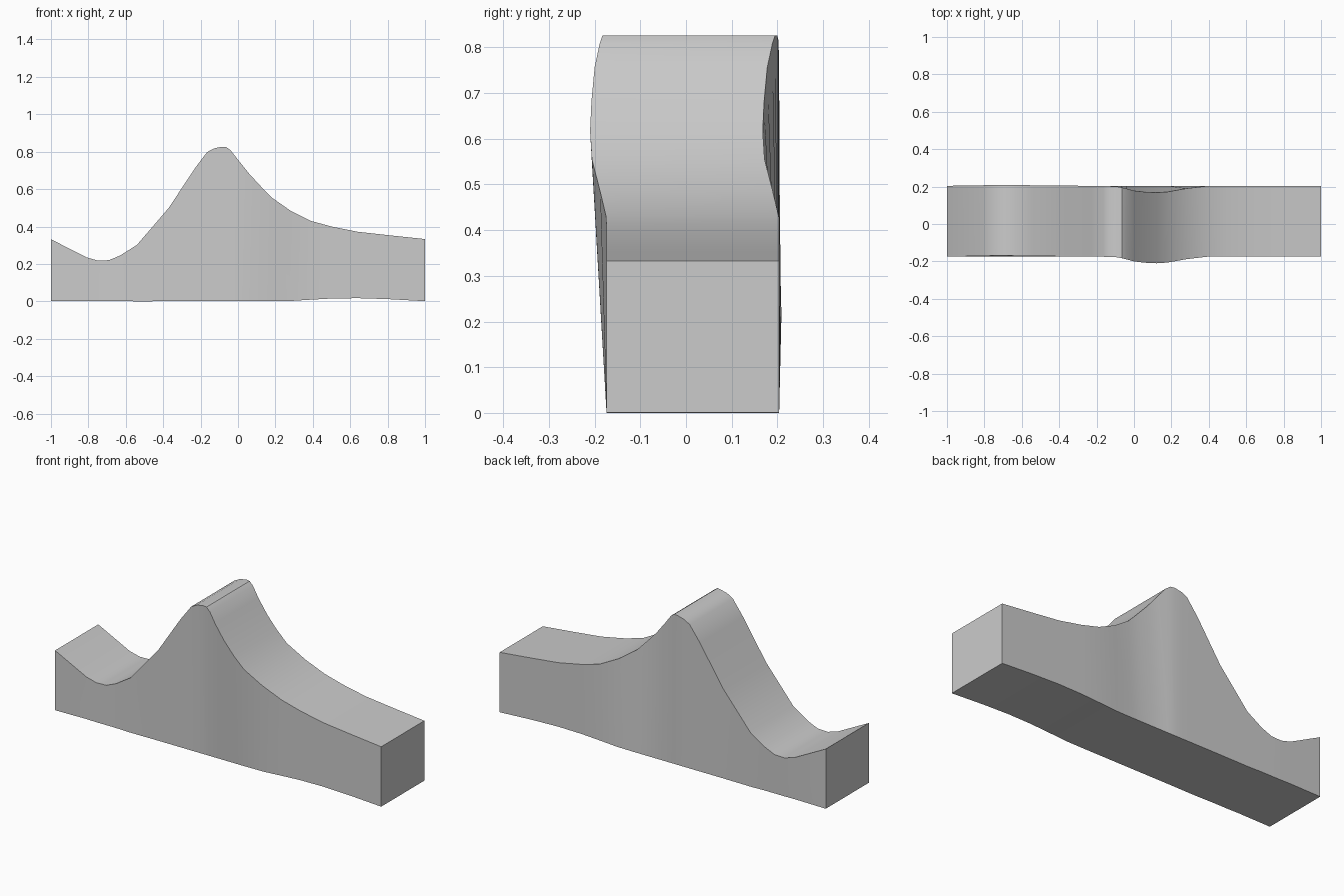
import bpy, bmesh, math

# Stations along the length: x, top height, underside height, sideways lean of the top edge
STATIONS = [
    (-1.00, .332, .002, 0), (-.81, .235, .004, .003), (-.75, .218, .003, .005), (-.69, .220, .003, .005),
    (-.63, .245, .003, .004), (-.54, .302, .001, .003), (-.37, .500, .002, .001), (-.23, .712, .002, 0),
    (-.165, .798, .002, -.001), (-.13, .817, .002, -.002), (-.09, .826, .002, -.004),
    (-.065, .826, .002, -.009), (-.04, .808, .002, -.015), (.0, .757, .002, -.026), (.06, .682, .002, -.033),
    (.12, .617, .002, -.036), (.18, .555, .002, -.032), (.28, .485, .003, -.014), (.39, .430, .010, -.001),
    (.50, .400, .016, 0), (.64, .372, .018, 0), (.80, .354, .013, 0), (1.00, .333, .002, 0),
]
FRONT, BACK = -.174, .204

bm = bmesh.new()
rings = []
for x, top, low, lean in STATIONS:
    low -= .001
    rings.append([bm.verts.new(p) for p in (
        (x, FRONT, low), (x, BACK, low), (x, BACK + lean, top), (x, FRONT + lean, top))])

# Skin between stations, then the two end caps
for a, b in zip(rings, rings[1:]):
    for i in range(4):
        j = (i + 1) % 4
        bm.faces.new((a[i], a[j], b[j], b[i]))
bm.faces.new(rings[0])
bm.faces.new(rings[-1])
bmesh.ops.recalc_face_normals(bm, faces=bm.faces)

mesh = bpy.data.meshes.new("peaked_block")
bm.to_mesh(mesh)
bm.free()
block = bpy.data.objects.new("peaked_block", mesh)
bpy.context.collection.objects.link(block)

# Smooth along the sweep, sharp on the long edges
bpy.context.view_layer.objects.active = block
block.select_set(True)
bpy.ops.object.shade_smooth_by_angle(angle=math.radians(30))
